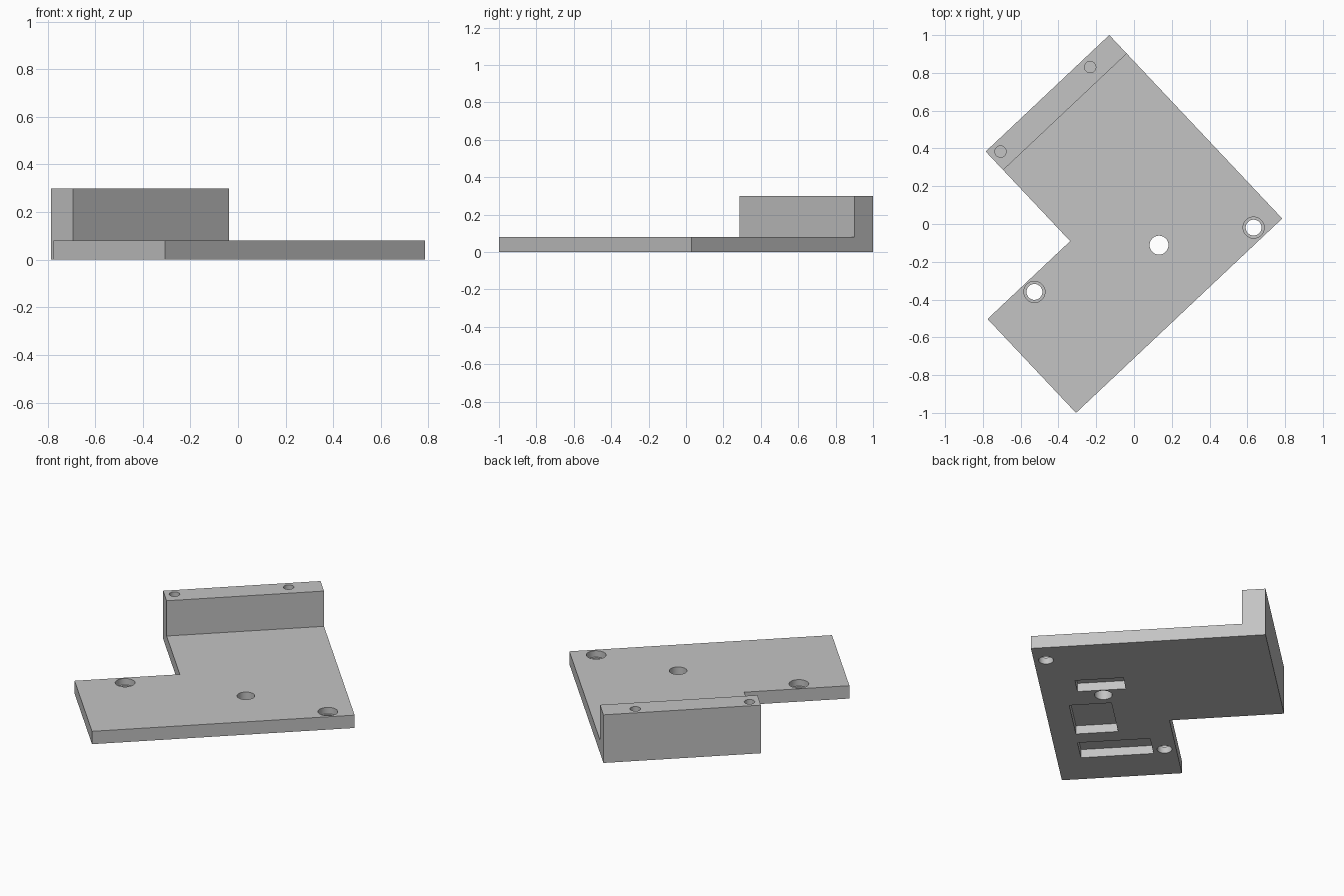
import bpy, bmesh, math
from mathutils import Matrix

cube = bpy.data.objects.get("Cube")
if cube:
    bpy.data.objects.remove(cube, do_unlink=True)

# Plate frame: origin at the front corner, u along the long edge, v towards the wall
FRAME = Matrix.Translation((-0.307, -1, 0)) @ Matrix.Rotation(math.radians(43.3), 4, 'Z')
LENGTH, DEPTH, NOTCH_U, NOTCH_V = 1.5, 1.335, 0.601, 0.683
WALL_V, PLATE_H, WALL_H = 1.2, 0.08, 0.30

grey = bpy.data.materials.new("plain grey")
grey.use_nodes = True
grey.diffuse_color = (0.55, 0.55, 0.55, 1)
grey.node_tree.nodes["Principled BSDF"].inputs["Base Color"].default_value = grey.diffuse_color


def add_object(name, bm):
    bmesh.ops.recalc_face_normals(bm, faces=bm.faces)
    mesh = bpy.data.meshes.new(name)
    bm.to_mesh(mesh)
    bm.free()
    mesh.materials.append(grey)
    obj = bpy.data.objects.new(name, mesh)
    bpy.context.collection.objects.link(obj)
    obj.matrix_world = FRAME
    return obj


def raise_faces(bm, faces, height):
    geom = bmesh.ops.extrude_face_region(bm, geom=faces)["geom"]
    verts = [g for g in geom if isinstance(g, bmesh.types.BMVert)]
    bmesh.ops.translate(bm, verts=verts, vec=(0, 0, height))
    return [g for g in geom if isinstance(g, bmesh.types.BMFace)]


# L-shaped plate with an upright wall along its far edge
bm = bmesh.new()
outline = [(0, 0), (LENGTH, 0), (LENGTH, WALL_V), (NOTCH_U, WALL_V),
           (NOTCH_U, NOTCH_V), (0, NOTCH_V)]
base = [bm.verts.new((u, v, 0)) for u, v in outline]
far = [bm.verts.new((u, DEPTH, 0)) for u in (LENGTH, NOTCH_U)]
floor = [bm.faces.new(base), bm.faces.new([base[3], base[2]] + far)]
tops = raise_faces(bm, floor, PLATE_H)
wall_top = max(tops, key=lambda f: f.calc_center_median().y)
raise_faces(bm, [wall_top], WALL_H - PLATE_H)
bracket = add_object("bracket", bm)


def cut(bm):
    cutter = add_object("cutter", bm)
    cutter.hide_render = True
    mod = bracket.modifiers.new("cut", 'BOOLEAN')
    mod.operation, mod.solver, mod.object = 'DIFFERENCE', 'EXACT', cutter
    bpy.context.view_layer.update()
    bpy.ops.object.select_all(action='DESELECT')
    bracket.select_set(True)
    bpy.context.view_layer.objects.active = bracket
    bpy.ops.object.modifier_apply(modifier=mod.name)
    bpy.data.objects.remove(cutter, do_unlink=True)


def bore(u, v, radius, z0, z1):
    bm = bmesh.new()
    bmesh.ops.create_cone(bm, cap_ends=True, segments=48, radius1=radius, radius2=radius,
                          depth=z1 - z0, matrix=Matrix.Translation((u, v, (z0 + z1) / 2)))
    cut(bm)


def pocket(u0, u1, v0, v1, depth=0.053):
    bm = bmesh.new()
    place = Matrix.Translation(((u0 + u1) / 2, (v0 + v1) / 2, 0))
    size = Matrix.Diagonal((u1 - u0, v1 - v0, 2 * depth, 1))
    bmesh.ops.create_cube(bm, size=1, matrix=place @ size)
    cut(bm)


# Plain through hole and two counterbored screw holes
bore(0.929, 0.345, 0.05, -0.1, 0.2)
for u, v in [(1.357, 0.069), (0.279, 0.617)]:
    bore(u, v, 0.042, -0.1, 0.2)
    bore(u, v, 0.056, 0.04, 0.2)

# Blind holes in the top of the wall
for u in (0.658, 1.31):
    bore(u, 1.281, 0.03, 0.18, 0.4)

# Rectangular pockets in the underside
pocket(0.985, 1.11, 0.205, 0.48)
pocket(0.51, 0.835, 0.14, 0.38)
pocket(0.24, 0.41, 0.137, 0.55)

bpy.ops.object.shade_smooth_by_angle(angle=math.radians(30))
